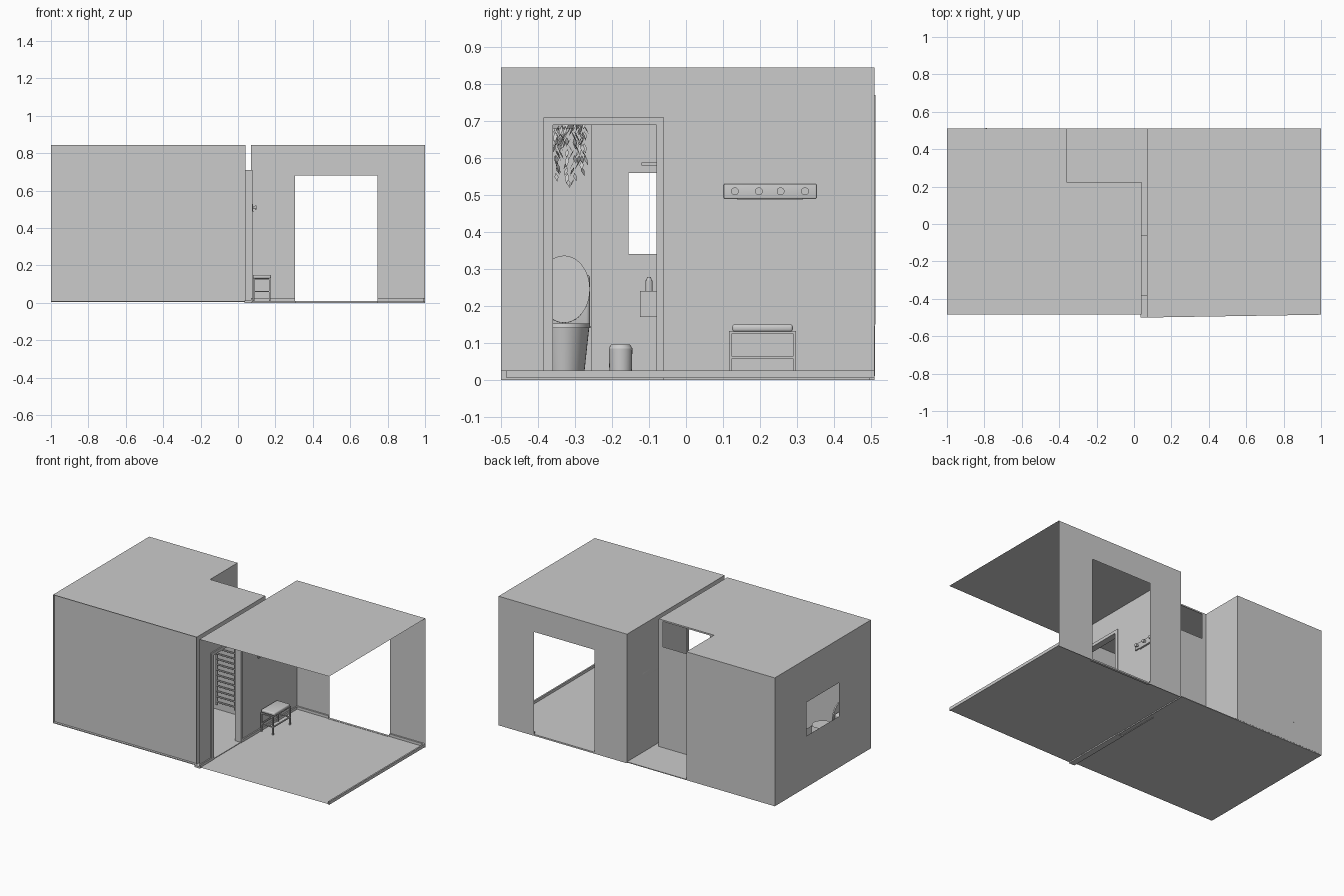
import bpy, bmesh, math, random
from mathutils import Matrix, Vector

if "Cube" in bpy.data.objects:
    bpy.data.objects.remove(bpy.data.objects["Cube"])
random.seed(4)


def make(name, bm, smooth=False):
    me = bpy.data.meshes.new(name)
    bm.to_mesh(me)
    bm.free()
    ob = bpy.data.objects.new(name, me)
    bpy.context.collection.objects.link(ob)
    if smooth:
        bpy.ops.object.select_all(action='DESELECT')
        ob.select_set(True)
        bpy.context.view_layer.objects.active = ob
        bpy.ops.object.shade_smooth_by_angle(angle=math.radians(40))
    return ob


def panel(name, axis, c, u, v, holes=()):
    """Thin wall perpendicular to an axis, with rectangular holes (u0, u1, v0, v1)."""
    us = sorted({*u, *[k for h in holes for k in h[:2]]})
    vs = sorted({*v, *[k for h in holes for k in h[2:]]})
    bm = bmesh.new()

    def pt(a, b):
        p = [a, b]
        p.insert(axis, c)
        return bm.verts.new(p)
    for a0, a1 in zip(us, us[1:]):
        for b0, b1 in zip(vs, vs[1:]):
            m, n = (a0 + a1) / 2, (b0 + b1) / 2
            if not any(h[0] < m < h[1] and h[2] < n < h[3] for h in holes):
                bm.faces.new([pt(a0, b0), pt(a1, b0), pt(a1, b1), pt(a0, b1)])
    bmesh.ops.remove_doubles(bm, verts=bm.verts, dist=1e-5)
    return make(name, bm)


def poly(name, pts):
    bm = bmesh.new()
    bm.faces.new([bm.verts.new(p) for p in pts])
    return make(name, bm)


def box(name, x, y, z, bevel=0):
    bm = bmesh.new()
    mid = Vector([(a[0] + a[1]) / 2 for a in (x, y, z)])
    size = [a[1] - a[0] for a in (x, y, z)]
    bmesh.ops.create_cube(bm, size=1, matrix=Matrix.Translation(mid) @ Matrix.Diagonal((*size, 1)))
    if bevel:
        bmesh.ops.bevel(bm, geom=bm.edges[:], offset=bevel, segments=3, affect='EDGES', profile=0.5)
    return make(name, bm, bevel > 0)


def rod(name, p, q, r1, r2=None, stretch=(1, 1), n=24):
    """Round or oval tapered cylinder from p to q."""
    p, q = Vector(p), Vector(q)
    d = q - p
    bm = bmesh.new()
    bmesh.ops.create_cone(bm, cap_ends=True, segments=n, radius1=r1, radius2=r1 if r2 is None else r2, depth=d.length)
    mat = Matrix.Translation((p + q) / 2) @ d.to_track_quat('Z', 'Y').to_matrix().to_4x4()
    bm.transform(mat @ Matrix.Diagonal((*stretch, 1, 1)))
    return make(name, bm, True)


TOP, FL, BACK = 0.845, 0.01, 0.51

# Floors and ceilings
box("bathroom_floor", (-1, 0.07), (-0.485, BACK), (0.005, FL))
for nm, z in (("hall_floor", 0.008), ("hall_ceiling", TOP)):
    poly(nm, [(0.07, -0.5, z), (1, -0.485, z), (1, BACK, z), (0.07, BACK, z)])
panel("bathroom_ceiling", 2, TOP, (-1, 0.04), (-0.485, BACK), [(-0.36, 0.04, 0.225, BACK)])

# Bathroom walls
door = (-0.36, -0.08, 0, 0.69)
panel("bathroom_front_wall", 1, -0.47, (-1, 0.04), (FL, TOP))
panel("bathroom_left_wall", 0, -1, (-0.485, BACK), (FL, TOP), [(-0.155, 0.18, 0.34, 0.56)])
panel("bathroom_back_wall", 1, BACK, (-1, -0.36), (FL, TOP))
panel("niche_side_wall", 0, -0.36, (0.225, BACK), (FL, TOP))
panel("niche_back_wall", 1, 0.225, (-0.36, 0.04), (FL, TOP), [(-0.33, 0.01, 0.67, 0.835)])
panel("bathroom_partition", 0, 0.04, (-0.485, 0.225), (FL, TOP), [door])

# Hall walls
panel("hall_partition", 0, 0.07, (-0.5, BACK), (FL, TOP), [door])
panel("hall_back_wall", 1, BACK, (0.07, 1), (FL, TOP), [(0.305, 0.745, 0, 0.68)])

# Skirting boards
box("skirting_right", (0.99, 1), (-0.485, BACK), (0.005, 0.025))
box("skirting_back_a", (0.07, 0.305), (0.5, BACK), (0.008, 0.025))
box("skirting_back_b", (0.745, 1), (0.5, BACK), (0.008, 0.025))
box("skirting_partition_a", (0.07, 0.078), (-0.06, BACK), (0.008, 0.025))
box("skirting_partition_b", (0.07, 0.078), (-0.5, -0.385), (0.008, 0.025))

# Door frame and thresholds
box("door_jamb_front", (0.035, 0.077), (-0.385, -0.36), (0.005, 0.69))
box("door_jamb_back", (0.035, 0.077), (-0.08, -0.06), (0.005, 0.69))
box("door_header", (0.035, 0.077), (-0.385, -0.06), (0.69, 0.71))
box("door_threshold", (0.035, 0.075), (-0.5, -0.06), (0, 0.012))
box("hall_threshold", (0.305, 0.745), (0.495, BACK), (0, 0.01))

# Bench
for y in (0.12, 0.293):
    for x in (0.085, 0.17):
        box("bench_leg", (x - 0.004, x + 0.004), (y - 0.004, y + 0.004), (FL, 0.132))
    for z in (0.06, 0.128):
        box("bench_side_rail", (0.085, 0.17), (y - 0.004, y + 0.004), (z - 0.003, z + 0.003))
for x in (0.085, 0.17):
    for z in (0.06, 0.128):
        box("bench_long_rail", (x - 0.004, x + 0.004), (0.12, 0.293), (z - 0.003, z + 0.003))
box("bench_cushion", (0.079, 0.176), (0.125, 0.289), (0.13, 0.15), 0.007)

# Coat rack
box("coat_rack_board", (0.07, 0.08), (0.102, 0.353), (0.49, 0.53), 0.003)
box("coat_rack_lip", (0.07, 0.082), (0.14, 0.315), (0.486, 0.49))
for y in (0.132, 0.197, 0.256, 0.322):
    rod("coat_peg", (0.08, y, 0.51), (0.092, y, 0.51), 0.006)
    rod("coat_peg_knob", (0.09, y, 0.51), (0.099, y, 0.51), 0.0105)

# Toilet in front of a boxed pipe run
box("pipe_boxing", (-1, -0.95), (-0.47, -0.255), (FL, TOP - 0.001))
rod("toilet_pedestal", (-0.79, -0.33, FL), (-0.79, -0.33, 0.14), 0.054, 0.068, (1.4, 1), 40)
rod("toilet_seat", (-0.79, -0.33, 0.14), (-0.79, -0.33, 0.152), 0.072, 0.07, (1.4, 1), 40)
box("toilet_tank", (-0.95, -0.89), (-0.40, -0.26), (0.14, 0.285), 0.01)
lid = rod("toilet_lid", (0, 0, -0.004), (0, 0, 0.004), 0.07, None, (1.3, 1), 40)
lid.rotation_euler = (0, math.radians(88), 0)
lid.location = (-0.878, -0.33, 0.245)

# Waste bin
rod("bin_body", (-0.93, -0.177, FL), (-0.93, -0.177, 0.085), 0.03, 0.032)
rod("bin_lid", (-0.93, -0.177, 0.085), (-0.93, -0.177, 0.095), 0.032, 0.026)

# Wash basin under the window
bm = bmesh.new()
bmesh.ops.create_cube(bm, size=1, matrix=Matrix.Translation((-0.91, 0.01, 0.205)) @ Matrix.Diagonal((0.18, 0.27, 0.07, 1)))
top = [f for f in bm.faces if f.normal.z > 0.5]
bmesh.ops.inset_region(bm, faces=top, thickness=0.015)
bmesh.ops.translate(bm, verts=top[0].verts, vec=(0, 0, -0.05))
make("wash_basin", bm)
rod("soap_bottle", (-0.985, -0.1, 0.24), (-0.985, -0.1, 0.268), 0.01)
rod("soap_bottle_cap", (-0.985, -0.1, 0.268), (-0.985, -0.1, 0.278), 0.008, 0.005)
rod("tap_post", (-0.985, 0.01, 0.24), (-0.985, 0.01, 0.29), 0.006)
rod("tap_spout", (-0.985, 0.01, 0.287), (-0.93, 0.01, 0.28), 0.005)
box("window_shelf", (-1, -0.96), (-0.12, 0.145), (0.58, 0.588))

# Bathtub with open basin, rim slightly through the outer walls
bm = bmesh.new()
bmesh.ops.create_cube(bm, size=1, matrix=Matrix.Translation((-0.681, 0.363, 0.0785)) @ Matrix.Diagonal((0.64, 0.296, 0.137, 1)))
top = [f for f in bm.faces if f.normal.z > 0.5]
bmesh.ops.inset_region(bm, faces=top, thickness=0.025)
bmesh.ops.translate(bm, verts=top[0].verts, vec=(0, 0, -0.11))
bmesh.ops.scale(bm, verts=top[0].verts, vec=(0.88, 0.8, 1), space=Matrix.Translation((0.681, -0.363, 0)))
make("bathtub", bm)
box("shower_rail", (-0.793, -0.787), (0.49, 0.512), (0.15, 0.77))
rod("shower_head", (-0.79, 0.45, 0.74), (-0.79, 0.45, 0.75), 0.03)
rod("shower_arm", (-0.79, 0.5, 0.755), (-0.79, 0.45, 0.75), 0.004)

# Towel radiator on the niche wall
for x in (-0.3, -0.16):
    rod("towel_rail_post", (x, 0.205, 0.05), (x, 0.205, 0.48), 0.006, n=12)
for i in range(12):
    z = 0.07 + i * 0.035
    rod("towel_rail_rung", (-0.3, 0.203, z), (-0.16, 0.203, z), 0.005, n=10)

# Hanging plant
rod("plant_pot", (-0.87, -0.34, 0.68), (-0.87, -0.34, 0.75), 0.035, 0.05)
bm = bmesh.new()
for s in range(16):
    a = s * 2.4
    r = random.uniform(0.03, 0.07)
    base = Vector((-0.87 + r * math.cos(a), -0.335 + r * math.sin(a), 0.72))
    length = random.uniform(0.08, 0.22)
    for i in range(int(length / 0.016)):
        p = base + Vector((0, 0, -i * 0.016))
        b = random.uniform(0, 2 * math.pi)
        out = Vector((math.cos(b), math.sin(b), -1.8)).normalized() * random.uniform(0.025, 0.04)
        side = Vector((-math.sin(b), math.cos(b), 0)) * 0.006
        mid = p + out * 0.45
        bm.faces.new([bm.verts.new(k) for k in (p, mid + side, p + out, mid - side)])
make("plant_leaves", bm)
